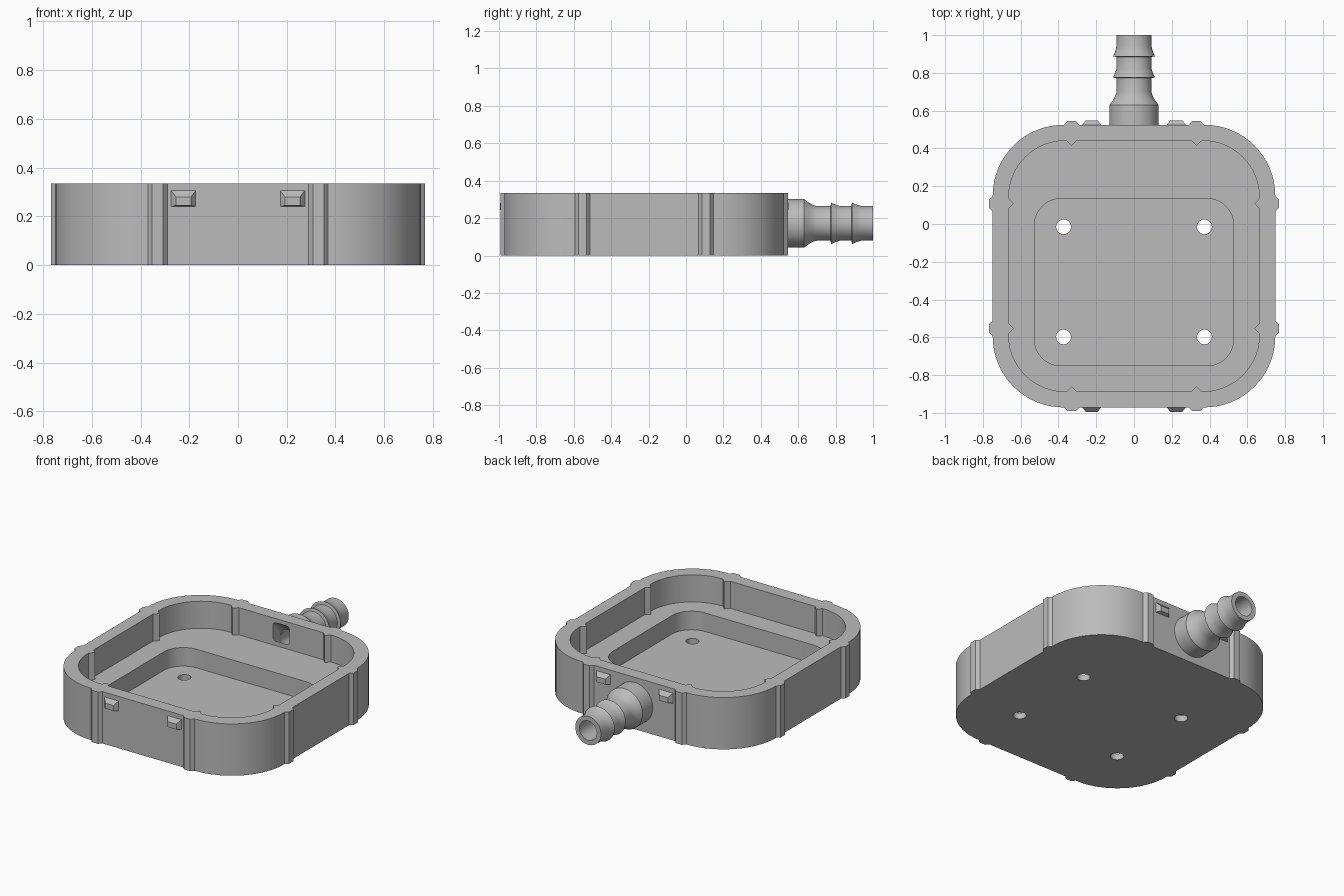
import bpy, bmesh
from math import sin, cos, pi, radians
from mathutils import Vector

if "Cube" in bpy.data.objects:
    bpy.data.objects.remove(bpy.data.objects["Cube"], do_unlink=True)

grey = bpy.data.materials.new("plain_grey")
grey.use_nodes = True
COLOUR = (0.5, 0.5, 0.5, 1)
grey.diffuse_color = COLOUR
grey.node_tree.nodes["Principled BSDF"].inputs["Base Color"].default_value = COLOUR

CY = -0.223          # centre of the tray in y
HEIGHT = 0.335
PIPE_Z = 0.172


def loft(name, rings, closed=False):
    """Skin a stack of equal rings; cap the ends unless the stack closes on itself."""
    bm = bmesh.new()
    loops = [[bm.verts.new(p) for p in ring] for ring in rings]
    n = len(loops[0])
    pairs = list(zip(loops, loops[1:]))
    if closed:
        pairs.append((loops[-1], loops[0]))
    else:
        bm.faces.new(loops[0])
        bm.faces.new(loops[-1])
    for a, b in pairs:
        for i in range(n):
            j = (i + 1) % n
            bm.faces.new((a[i], a[j], b[j], b[i]))
    bmesh.ops.recalc_face_normals(bm, faces=bm.faces)
    mesh = bpy.data.meshes.new(name)
    bm.to_mesh(mesh)
    bm.free()
    mesh.materials.append(grey)
    obj = bpy.data.objects.new(name, mesh)
    bpy.context.collection.objects.link(obj)
    return obj


def rounded_rect(cy, hx, hy, r, rib=()):
    """Rounded rectangle outline; rib lists (shift along side, offset outward)."""
    pts = []
    steps = 16
    for side in range(4):
        a = side * pi / 2
        out = Vector((cos(a), sin(a)))
        along = Vector((-sin(a), cos(a)))
        h, w = (hx, hy) if side % 2 == 0 else (hy, hx)
        for s in (-0.33, 0.33):
            pts += [out * (h + o) + along * (s + d) for d, o in rib]
        centre = out * (h - r) + along * (w - r)
        for k in range(steps + 1):
            t = k / steps * pi / 2
            pts.append(centre + out * r * cos(t) + along * r * sin(t))
    return [(p.x, p.y + cy) for p in pts]


def prism(name, outline, z0, z1):
    return loft(name, [[(x, y, z) for x, y in outline] for z in (z0, z1)])


def circle(r, n=32):
    return [(r * cos(2 * pi * i / n), r * sin(2 * pi * i / n)) for i in range(n)]


def cut(obj, cutter):
    mod = obj.modifiers.new("cut", "BOOLEAN")
    mod.operation = "DIFFERENCE"
    mod.solver = "EXACT"
    mod.object = cutter
    bpy.context.view_layer.objects.active = obj
    bpy.ops.object.modifier_apply(modifier=mod.name)
    bpy.data.objects.remove(cutter, do_unlink=True)


def smooth(obj):
    bpy.ops.object.select_all(action="DESELECT")
    obj.select_set(True)
    bpy.context.view_layer.objects.active = obj
    bpy.ops.object.shade_smooth_by_angle(angle=radians(30))


# Tray with upright ribs on the outside and thin V ribs inside
outer_rib = [(-0.04, 0), (-0.022, 0.02), (0.022, 0.02), (0.04, 0)]
inner_rib = [(-0.027, 0), (0, -0.027), (0.027, 0)]
tray = prism("tray", rounded_rect(CY, 0.748, 0.748, 0.375, outer_rib), 0, HEIGHT)
cut(tray, prism("cavity", rounded_rect(CY, 0.664, 0.664, 0.3, inner_rib), 0.16, 0.5))
cut(tray, prism("recess", rounded_rect(-0.308, 0.527, 0.442, 0.14), 0.04, 0.25))

# Screw holes through the floor
for x in (-0.373, 0.373):
    for y in (-0.015, -0.598):
        hole = [(x + a, y + b) for a, b in circle(0.039)]
        cut(tray, prism("hole", hole, -0.1, 0.1))

# Duct from a rounded square inside the wall to the round pipe bore
BORE = 0.062


def squared(v):
    return 0.06 * (1 if v > 0 else -1) * abs(v / BORE) ** 0.35


port = [(squared(a), squared(b) + 0.25) for a, b in circle(BORE)]
bore = [(a, b + PIPE_Z) for a, b in circle(BORE)]
cut(tray, loft("duct", [[(x, y, z) for x, z in ring]
                        for y, ring in ((0.4, port), (0.44, port), (0.53, bore))]))
smooth(tray)

# Barbed hose connector, turned about the y axis
profile = [(0.52, BORE), (0.52, 0.13), (0.63, 0.13), (0.655, 0.112), (0.675, 0.1),
           (0.7, 0.092), (0.772, 0.092), (0.776, 0.111), (0.8, 0.1), (0.825, 0.092),
           (0.884, 0.092), (0.888, 0.111), (0.912, 0.1), (0.94, 0.092),
           (1.0, 0.092), (1.0, BORE)]
connector = loft("hose_connector",
                 [[(a, y, b + PIPE_Z) for a, b in circle(r, 48)] for y, r in profile],
                 closed=True)
smooth(connector)

# Snap catches on the front and back walls
for label, sign in (("front", -1), ("back", 1)):
    for hand, x in (("left", 0.224), ("right", -0.224)):
        rings = []
        for depth, w, z0, z1 in ((-0.005, 0.05, 0.24, 0.305),
                                 (0.0, 0.05, 0.24, 0.305),
                                 (0.024, 0.031, 0.245, 0.28)):
            y = CY + sign * (0.748 + depth)
            rings.append([(x - w, y, z0), (x + w, y, z0), (x + w, y, z1), (x - w, y, z1)])
        loft(f"{label}_{hand}_catch", rings)
